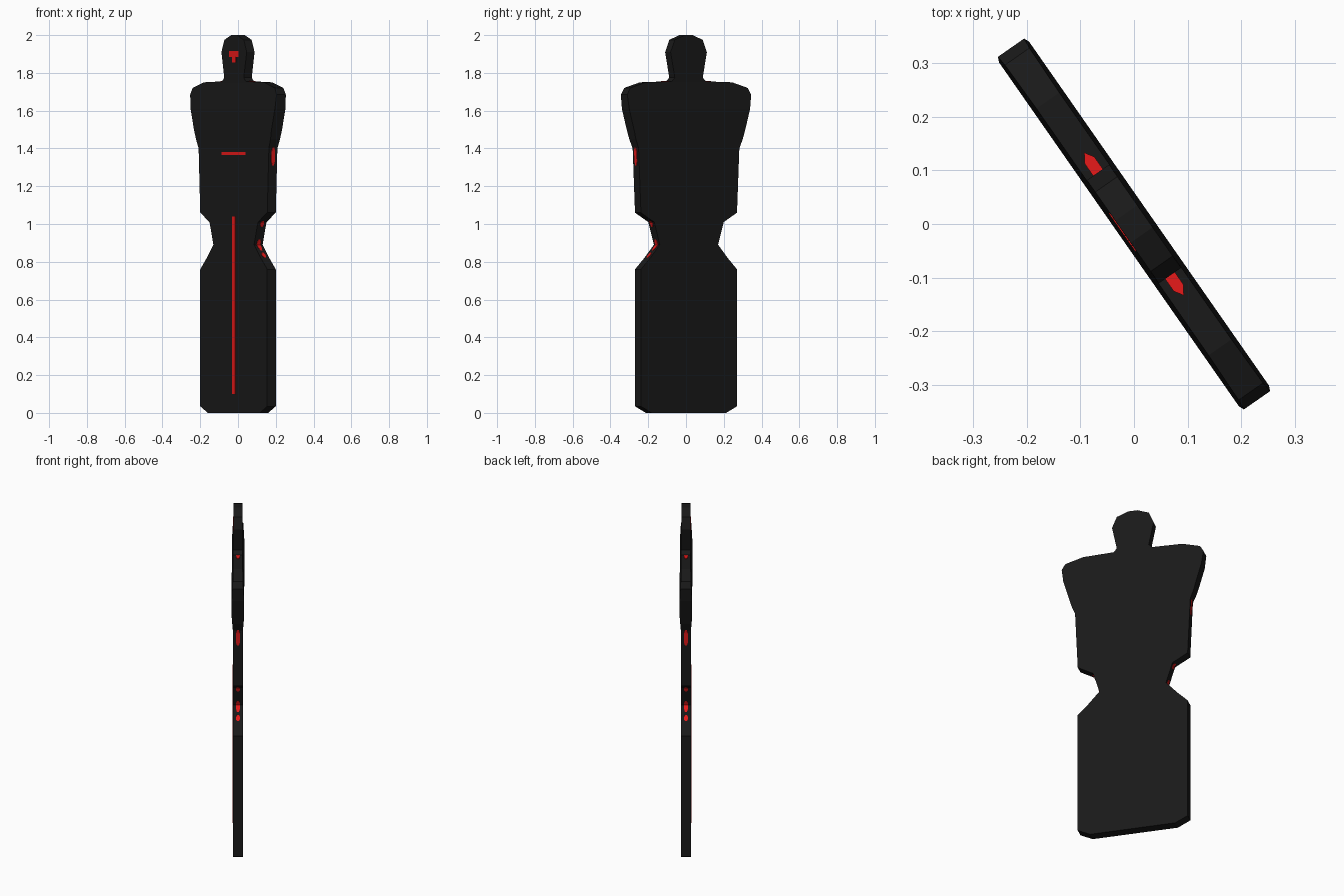
import bpy, bmesh, math
from mathutils import Matrix

if "Cube" in bpy.data.objects:
    bpy.data.objects.remove(bpy.data.objects["Cube"])

TURN = Matrix.Rotation(math.radians(-55.1), 4, 'Z')

# Half outline of the board: (half width, height), bottom to top
SIDE = [(.24, 0), (.31, .035), (.31, .76), (.25, .82), (.188, .89), (.224, 1.01),
        (.31, 1.06), (.325, 1.40), (.345, 1.45), (.39, 1.61), (.40, 1.685),
        (.38, 1.72), (.28, 1.75), (.11, 1.755), (.09, 1.775), (.117, 1.91),
        (.09, 1.975), (.025, 2.0)]
# Half thickness by height: (height, half thickness)
DEPTH = [(0, .0275), (1.40, .0275), (1.50, .034), (1.61, .034), (1.75, .026), (2.0, .025)]


def lerp(table, z):
    for (z0, a), (z1, b) in zip(table, table[1:]):
        if z <= z1:
            return a + (b - a) * (z - z0) / (z1 - z0)
    return table[-1][1]


def half_depth(z):
    return lerp(DEPTH, z)


def half_width(z):
    return lerp([(h, w) for w, h in SIDE], z)


def material(name, colour):
    m = bpy.data.materials.new(name)
    m.diffuse_color = colour
    m.use_nodes = True
    m.node_tree.nodes["Principled BSDF"].inputs["Base Color"].default_value = m.diffuse_color
    return m


BLACK = material("black", (.01, .01, .01, 1))
RED = material("red", (.8, .01, .01, 1))


def finish(bm, name, mat):
    bmesh.ops.recalc_face_normals(bm, faces=bm.faces)
    bm.transform(TURN)
    mesh = bpy.data.meshes.new(name)
    bm.to_mesh(mesh)
    bm.free()
    mesh.materials.append(mat)
    ob = bpy.data.objects.new(name, mesh)
    bpy.context.collection.objects.link(ob)
    return ob


def slab(name, points, offset):
    """Solid made by extruding a 3D polygon along an offset."""
    bm = bmesh.new()
    face = bm.faces.new([bm.verts.new(p) for p in points])
    out = bmesh.ops.extrude_face_region(bm, geom=[face], use_keep_orig=True)
    moved = [v for v in out['geom'] if isinstance(v, bmesh.types.BMVert)]
    bmesh.ops.translate(bm, verts=moved, vec=offset)
    return finish(bm, name, RED)


# Board: flat outline sliced at the depth levels, then thickened
bm = bmesh.new()
outline = SIDE + [(-w, z) for w, z in reversed(SIDE)]
bm.faces.new([bm.verts.new((x, 0, z)) for x, z in outline])
for z, _ in DEPTH[1:-1]:
    bmesh.ops.bisect_plane(bm, geom=bm.verts[:] + bm.edges[:] + bm.faces[:],
                           plane_co=(0, 0, z), plane_no=(0, 0, 1), dist=1e-5)
front = bm.verts[:]
out = bmesh.ops.extrude_face_region(bm, geom=bm.faces[:], use_keep_orig=True)
for v in front:
    v.co.y = -half_depth(v.co.z)
for v in out['geom']:
    if isinstance(v, bmesh.types.BMVert):
        v.co.y = half_depth(v.co.z)
finish(bm, "board", BLACK)


# Red markings on the front face
def front_mark(name, pts):
    slab(name, [(x, -half_depth(z) - .002, z) for x, z in pts], (0, .004, 0))


def rect(w, z0, z1):
    return [(-w, z0), (w, z0), (w, z1), (-w, z1)]


front_mark("head_mark", [(-.018, 1.855), (.018, 1.855), (.018, 1.885), (.043, 1.885),
                         (.043, 1.915), (-.043, 1.915), (-.043, 1.885), (-.018, 1.885)])
front_mark("chest_line", rect(.11, 1.365, 1.38))
front_mark("centre_line", rect(.014, .1, 1.04))

# Red markings on the narrow edges, following the outline
EDGE = [("arm", (1.31, 1.33, 1.385, 1.405)), ("upper_waist", (.985, .995, 1.005, 1.015)),
        ("waist", (.86, .875, .89, .905, .918)), ("lower_waist", (.822, .83, .84, .848))]
for s, side in ((1, "right"), (-1, "left")):
    for name, zs in EDGE:
        bm = bmesh.new()
        rings = []
        for i, z in enumerate(zs):
            h = .005 if i in (0, len(zs) - 1) else .011
            w = half_width(z)
            rings.append([bm.verts.new((s * (w + d), y, z))
                          for d, y in ((-.005, -h), (.003, -h), (.003, h), (-.005, h))])
        for a, b in zip(rings, rings[1:]):
            for i in range(4):
                j = (i + 1) % 4
                bm.faces.new((a[i], a[j], b[j], b[i]))
        bm.faces.new(rings[0])
        bm.faces.new(rings[-1])
        finish(bm, f"{side}_{name}_mark", RED)

    # Pointed mark on top of the shoulder
    pts = [(.117, -.011), (.145, -.011), (.162, 0), (.145, .011), (.117, .011)]
    slab(f"{side}_shoulder_mark", [(s * x, y, 1.75) for x, y in pts], (0, 0, .008))
